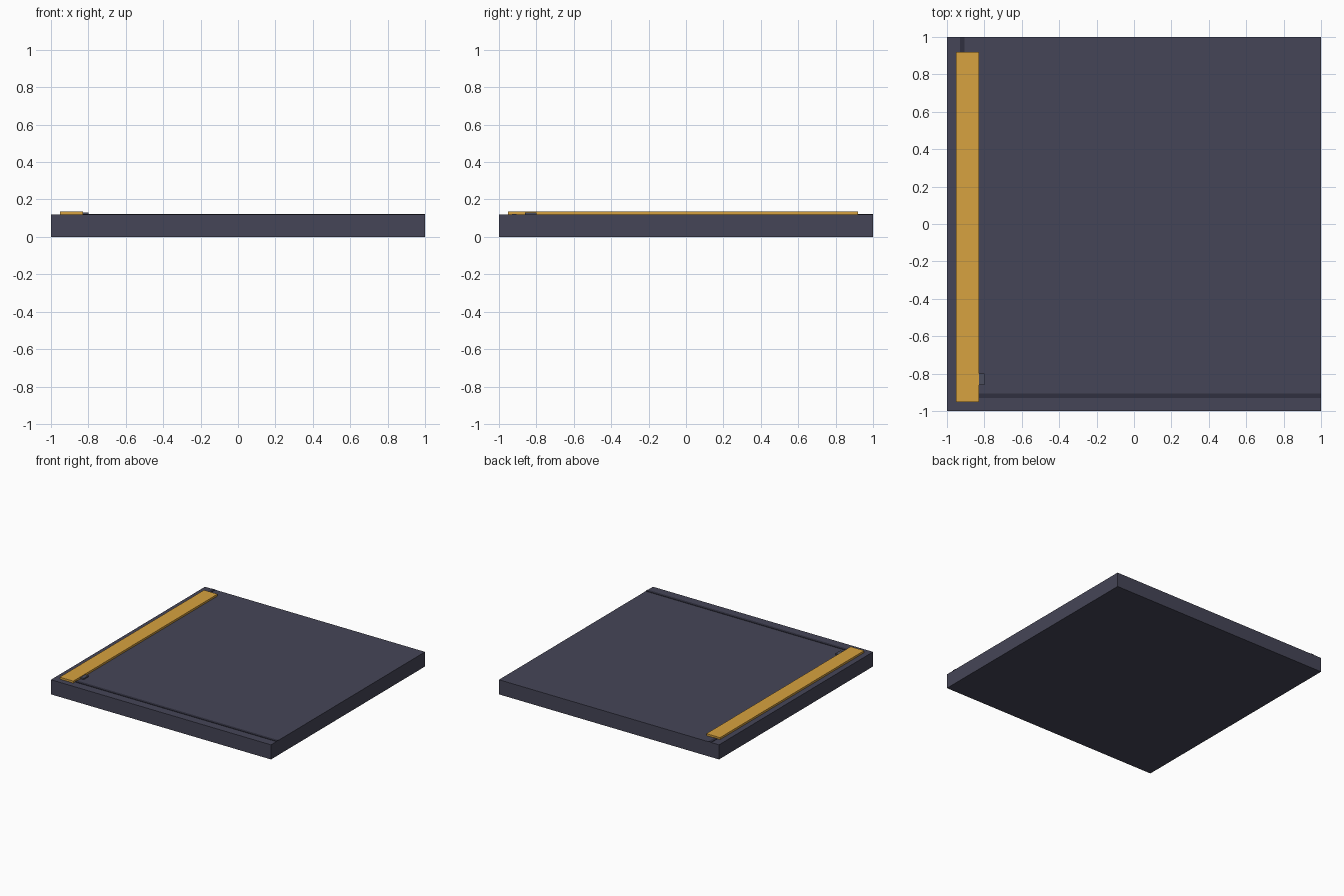
import bpy

if "Cube" in bpy.data.objects:
    bpy.data.objects.remove(bpy.data.objects["Cube"])


def material(name, rgb):
    m = bpy.data.materials.new(name)
    m.diffuse_color = (*rgb, 1)
    m.use_nodes = True
    m.node_tree.nodes["Principled BSDF"].inputs["Base Color"].default_value = m.diffuse_color
    return m


def box(name, x, y, z, mat):
    """Axis-aligned box from (min, max) ranges."""
    r = (x, y, z)
    bpy.ops.mesh.primitive_cube_add(size=1, location=[(a + b) / 2 for a, b in r])
    o = bpy.context.object
    o.name = name
    o.scale = [b - a for a, b in r]
    bpy.ops.object.transform_apply(location=False, rotation=False, scale=True)
    o.data.materials.append(mat)
    return o


slate = material("slate", (0.06, 0.06, 0.095))
seam = material("seam", (0.03, 0.03, 0.05))
clip = material("clip", (0.07, 0.075, 0.11))
gold = material("gold", (0.68, 0.36, 0.05))

TOP = 0.12

# Square base slab
box("floor_slab", (-1, 1), (-1, 1), (0, TOP), slate)

# Thin seam lines, running under the gold strip to the far edges
box("front_seam", (-0.93, 1), (-0.93, -0.905), (TOP - 0.01, TOP + 0.003), seam)
box("left_seam", (-0.93, -0.905), (-0.93, 1), (TOP - 0.01, TOP + 0.003), seam)

# Raised gold edge strip and small tab beside it
box("gold_strip", (-0.953, -0.83), (-0.953, 0.92), (TOP, 0.136), gold)
box("small_tab", (-0.86, -0.80), (-0.86, -0.798), (TOP, 0.131), clip)
